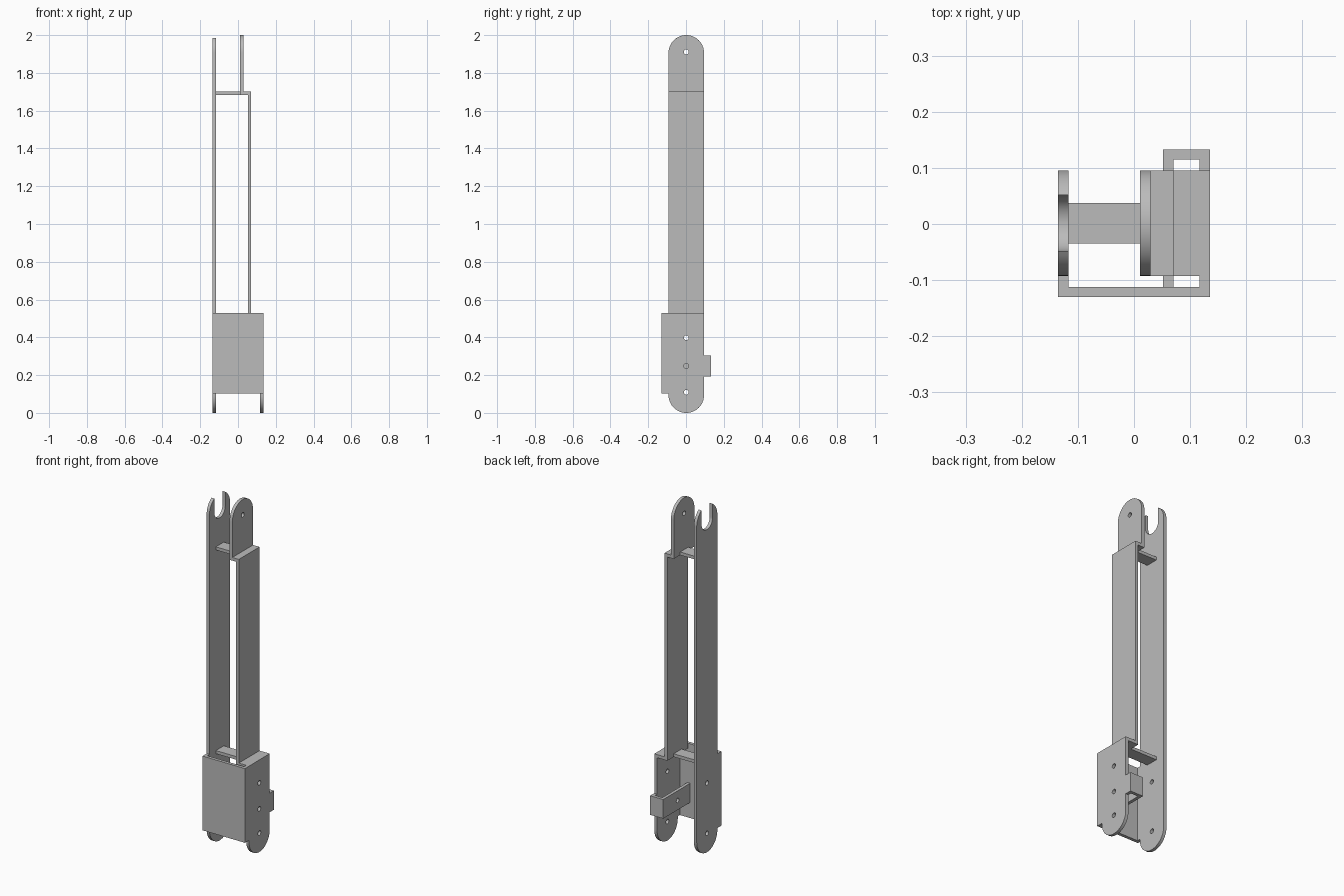
import bpy, bmesh
from math import sin, cos, pi, radians, sqrt

cube = bpy.data.objects.get("Cube")
if cube:
    bpy.data.objects.remove(cube, do_unlink=True)

grey = bpy.data.materials.new("plain_grey")
grey.use_nodes = True
tone = (0.5, 0.5, 0.5, 1)
grey.diffuse_color = tone
grey.node_tree.nodes["Principled BSDF"].inputs["Base Color"].default_value = tone

T = 0.018               # sheet thickness
YC, R = 0.0015, 0.094   # strap centre line and half width
FRONT, BACK = -0.13, 0.133
LEFT, RIGHT = -0.135, 0.135
INNER = 0.052           # x of inner web
UPPER = 0.011           # x of upper lug
BOX_LOW, BOX_TOP = 0.103, 0.53
STEP = 1.702            # top of upper step
EYE = 2 - R             # centre of upper rounded end
SLOT = 0.05             # half width of open slot


def finish(name, bm):
    bmesh.ops.recalc_face_normals(bm, faces=bm.faces)
    mesh = bpy.data.meshes.new(name)
    bm.to_mesh(mesh)
    bm.free()
    mesh.materials.append(grey)
    ob = bpy.data.objects.new(name, mesh)
    bpy.context.collection.objects.link(ob)
    bpy.ops.object.select_all(action='DESELECT')
    ob.select_set(True)
    bpy.context.view_layer.objects.active = ob
    bpy.ops.object.shade_smooth_by_angle(angle=radians(30))
    return ob


def arc(cz, r, start, end, n=24):
    """Points (y, z) on an arc around the strap centre line, angles in degrees."""
    angles = [radians(start + (end - start) * i / n) for i in range(n + 1)]
    return [(YC + r * cos(a), cz + r * sin(a)) for a in angles]


def plate(name, x, outline, holes=()):
    """Sheet in the y-z plane with round holes, thickened towards +x."""
    bm = bmesh.new()
    loops = [outline] + [arc(z, 0.013, 0, 345, 23) for z in holes]
    edges = []
    for loop in loops:
        vs = [bm.verts.new((x, y, z)) for y, z in loop]
        edges += [bm.edges.new((vs[i - 1], vs[i])) for i in range(len(vs))]
    bmesh.ops.triangle_fill(bm, edges=edges, use_beauty=True, normal=(1, 0, 0))
    out = bmesh.ops.extrude_face_region(bm, geom=bm.faces[:], use_keep_orig=True)
    moved = [g for g in out["geom"] if isinstance(g, bmesh.types.BMVert)]
    bmesh.ops.translate(bm, verts=moved, vec=(T, 0, 0))
    return finish(name, bm)


def box(name, xs, ys, zs):
    bm = bmesh.new()
    bmesh.ops.create_cube(bm, size=1)
    for v in bm.verts:
        v.co = [lo + (c + 0.5) * (hi - lo) for c, (lo, hi) in zip(v.co, (xs, ys, zs))]
    return finish(name, bm)


y0, y1 = YC - R, YC + R
WIDE = (y0, y1)
flange = [(FRONT + T, BOX_TOP), (FRONT + T, BOX_LOW), (y0, BOX_LOW)]
foot = arc(R, R, 180, 360)

# Long strap with rounded foot and open slot at the top
tip = EYE + sqrt(R * R - SLOT * SLOT)
edge = 180 - 122.13
prongs = (arc(EYE, R, 0, edge, 10)[:-1] + [(YC + SLOT, tip)]
          + arc(EYE, SLOT, 0, -180)
          + [(YC - SLOT, tip)] + arc(EYE, R, 180 - edge, 180, 10)[1:])
plate("long_strap", LEFT, foot + prongs + [(y0, BOX_TOP)] + flange, (0.109, 0.398))

# Short side plate with rounded foot and a rear ear
LOW, HIGH = 0.193, 0.303
ear = [(y1, LOW), (BACK, LOW), (BACK, HIGH), (y1, HIGH)]
plate("short_side_plate", RIGHT - T, foot + ear + [(y1, BOX_TOP)] + flange,
      (0.109, 0.248, 0.398))

# Front cover of the lower box
box("front_cover", (LEFT, RIGHT), (FRONT, FRONT + T), (BOX_LOW, BOX_TOP))

# Rear bracket wrapping round to the front cover
plate("bracket_inner_leg", INNER,
      [(FRONT + T, LOW), (BACK, LOW), (BACK, HIGH), (FRONT + T, HIGH)], (0.248,))
box("bracket_back", (INNER + T, RIGHT - T), (BACK - T, BACK), (LOW, HIGH))

# Stepped strap: lower shelf, web, upper shelf and eye lug
box("lower_shelf", (INNER + T, RIGHT - T), WIDE, (BOX_TOP - T, BOX_TOP))
box("inner_web", (INNER, INNER + T), WIDE, (BOX_TOP - T, STEP))
box("upper_shelf", (UPPER + T, INNER), WIDE, (STEP - T, STEP))
plate("upper_lug", UPPER, [(y0, STEP - T), (y1, STEP - T)] + arc(EYE, R, 0, 180), (1.911,))

# Narrow cross ties between the two straps
for name, end, top in (("lower_tie", INNER, BOX_TOP), ("upper_tie", UPPER, STEP)):
    box(name, (LEFT + T, end), (YC - 0.036, YC + 0.036), (top - T, top))
